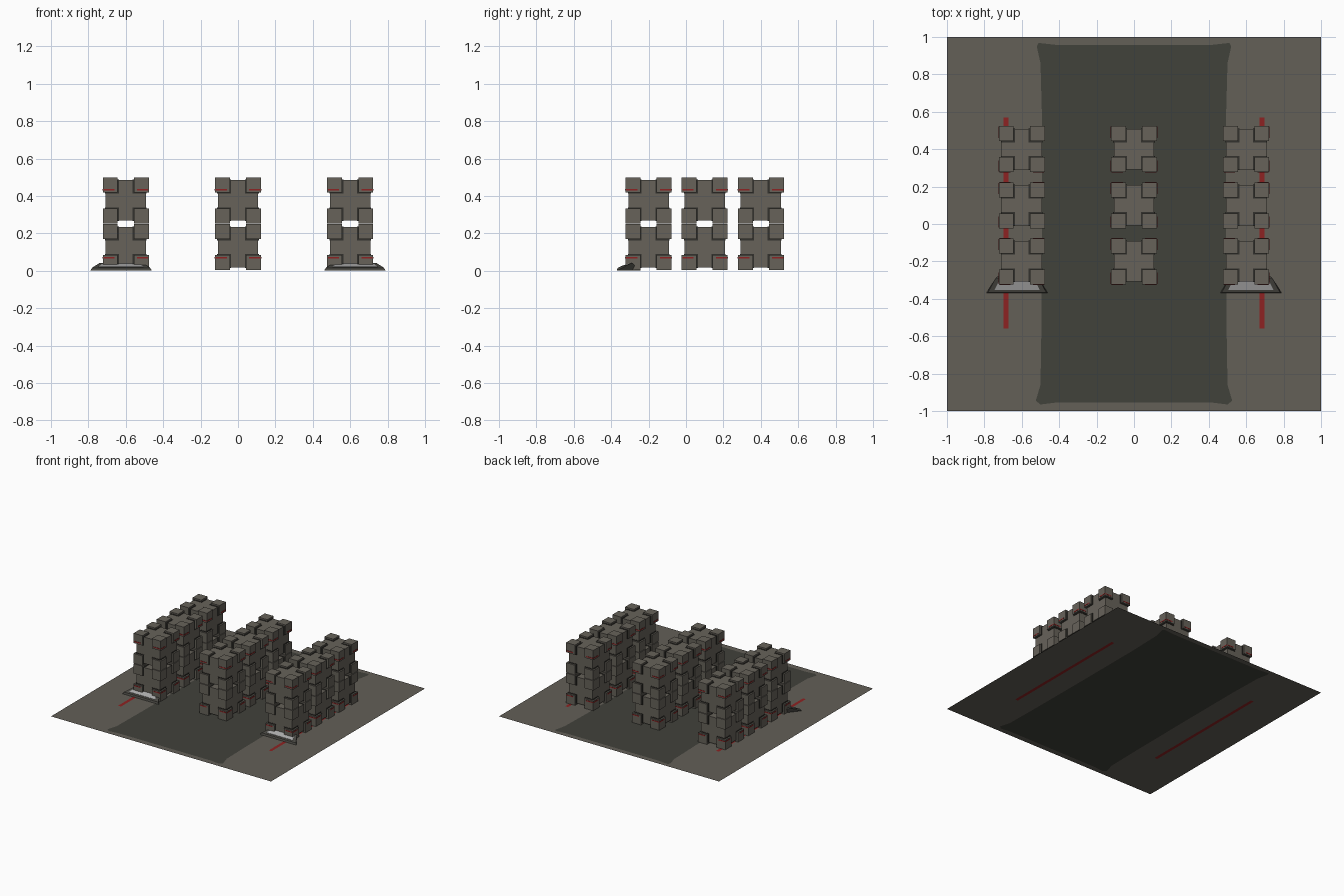
import bpy, bmesh
from itertools import product
from mathutils import Vector, Matrix

cube = bpy.data.objects.get("Cube")
if cube:
    bpy.data.objects.remove(cube, do_unlink=True)


def material(name, color):
    m = bpy.data.materials.new(name)
    m.use_nodes = True
    rgba = (*color, 1)
    m.diffuse_color = rgba
    m.node_tree.nodes["Principled BSDF"].inputs["Base Color"].default_value = rgba
    return m


STONE = material("warm grey stone", (0.135, 0.123, 0.102))
PAVING = material("grey paving", (0.125, 0.115, 0.096))
ASPHALT = material("dark asphalt", (0.053, 0.054, 0.044))
SEAM = material("dark seam", (0.032, 0.031, 0.026))
RED = material("red marking", (0.27, 0.016, 0.016))
FRAME = material("dark frame", (0.07, 0.068, 0.058))
PANEL = material("pale panel", (0.42, 0.42, 0.42))


def finish(name, bm, mats, recalc=True):
    if recalc:
        bmesh.ops.recalc_face_normals(bm, faces=bm.faces[:])
    me = bpy.data.meshes.new(name)
    bm.to_mesh(me)
    bm.free()
    for m in mats:
        me.materials.append(m)
    ob = bpy.data.objects.new(name, me)
    bpy.context.collection.objects.link(ob)
    return ob


def box(bm, lo, hi, mat=0):
    lo, hi = Vector(lo), Vector(hi)
    mtx = Matrix.Translation((lo + hi) / 2) @ Matrix.Diagonal((*(hi - lo), 1))
    verts = bmesh.ops.create_cube(bm, size=1, matrix=mtx)["verts"]
    for f in {f for v in verts for f in v.link_faces}:
        f.material_index = mat


# Ground sheet: columns follow the road edge, stripes and road are whole cells
STRIPE_START, STRIPE_END = -0.56, 0.57
rows = [(-1, 0.5), (-0.965, 0.5), (-0.945, 0.525), (-0.86, 0.5), (STRIPE_START, 0.495),
        (0, 0.492), (STRIPE_END, 0.492), (0.86, 0.5), (0.95, 0.52), (0.968, 0.51), (1, 0.5)]
bm = bmesh.new()
grid = []
for i, (y, edge) in enumerate(rows):
    half = (0.42, edge, 0.672, 0.698, 1)
    line = []
    for x in [-h for h in reversed(half)] + list(half):
        sag = 0.01 if i in (1, len(rows) - 2) and abs(x) < 0.45 else 0
        line.append(bm.verts.new((x, y - sag if y > 0 else y + sag, 0)))
    grid.append(line)
for r in range(len(rows) - 1):
    for c in range(9):
        f = bm.faces.new((grid[r][c], grid[r][c + 1], grid[r + 1][c + 1], grid[r + 1][c]))
        if 3 <= c <= 5 and 0 < r < len(rows) - 2:
            f.material_index = 1
        elif c in (1, 7) and STRIPE_START <= rows[r][0] < STRIPE_END:
            f.material_index = 2
finish("ground", bm, [PAVING, ASPHALT, RED], recalc=False)

# Stone crate: a core with eight corner blocks, each set in a dark seam
HALF, CORE, INNER = 0.125, 0.108, 0.043


def corner_span(sign, near, far):
    return sorted((sign * near, sign * far))


def add_crate(bm, z):
    center = Vector((0, 0, z))
    box(bm, center - Vector([CORE] * 3), center + Vector([CORE] * 3))
    for signs in product((-1, 1), repeat=3):
        for near, far, mat in ((INNER, HALF - 0.002, 0), (INNER - 0.006, CORE + 0.003, 1)):
            lo, hi = zip(*(corner_span(s, near, far) for s in signs))
            box(bm, center + Vector(lo), center + Vector(hi), mat)


def add_red_lines(bm):
    # Short lines on the outer faces of the lowest and highest corner blocks
    for z, sx, sy in product((0.07, 0.433), (-1, 1), (-1, 1)):
        for swap in (False, True):
            along = corner_span(sx, 0.06, 0.12)
            out = corner_span(sy, 0.12, HALF)
            x, y = (out, along) if swap else (along, out)
            box(bm, (x[0], y[0], z - 0.004), (x[1], y[1], z + 0.004), 2)


bm = bmesh.new()
for z in (HALF, 3 * HALF):
    add_crate(bm, z + 0.001)
add_red_lines(bm)
tower = finish("crate_tower", bm, [STONE, SEAM, RED])
places = list(product((-0.6, 0, 0.6), (-0.2, 0.1, 0.4)))
tower.location = (*places[0], 0)
for n, place in enumerate(places[1:], 2):
    copy = bpy.data.objects.new(f"crate_tower_{n}", tower.data)
    copy.location = (*place, 0)
    bpy.context.collection.objects.link(copy)

# Low sloped floor lights in front of the outer rows
profile = [(-0.37, 0.001, 0.165), (-0.365, 0.016, 0.155), (-0.29, 0.042, 0.115),
           (-0.27, 0.001, 0.085), (-0.24, 0.001, 0.06)]
for side, label in ((-1, "right"), (1, "left")):
    cx = side * 0.625
    bm = bmesh.new()
    for y, z, half in profile:
        for s in (-1, 1):
            bm.verts.new((cx + s * half, y, z))
    bmesh.ops.convex_hull(bm, input=bm.verts[:])
    finish(f"floor_light_frame_{label}", bm, [FRAME])

    # Pale panel lying on the slope
    bm = bmesh.new()
    corners = [(-0.12, -0.352), (0.12, -0.352), (0.095, -0.3), (-0.095, -0.3)]
    top = [bm.verts.new((cx + x, y, 0.0185 + (y + 0.365) * 0.347)) for x, y in corners]
    face = bm.faces.new(top)
    lower = bmesh.ops.extrude_face_region(bm, geom=[face])["geom"]
    for v in lower:
        if isinstance(v, bmesh.types.BMVert):
            v.co.z -= 0.004
    finish(f"floor_light_panel_{label}", bm, [PANEL])
